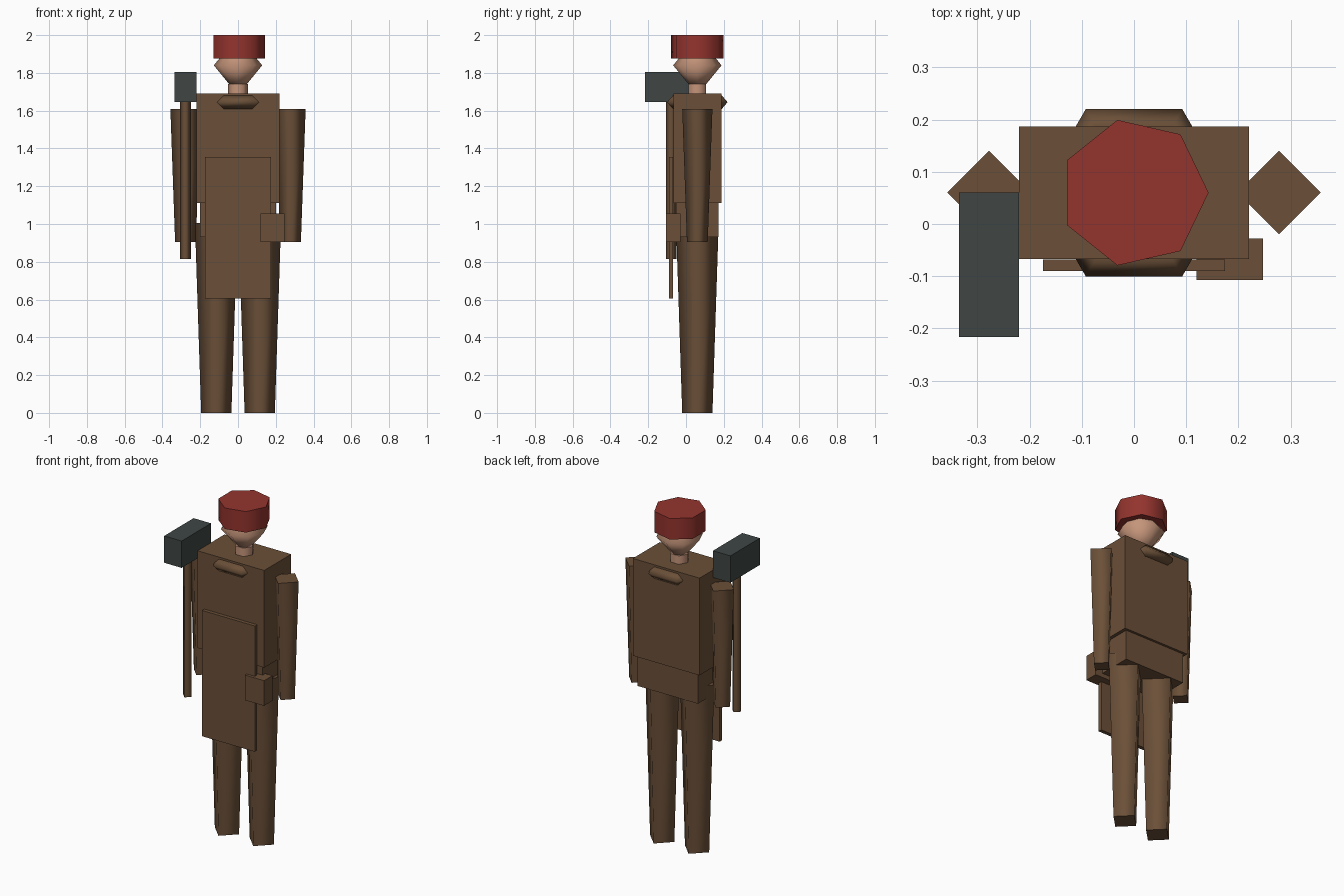
import bpy, bmesh, math
from mathutils import Matrix, Vector

old = bpy.data.objects.get("Cube")
if old:
    bpy.data.objects.remove(old, do_unlink=True)

MID = 0.06  # depth of the body's centre line


def material(name, rgb):
    m = bpy.data.materials.new(name)
    m.use_nodes = True
    m.diffuse_color = (*rgb, 1)
    m.node_tree.nodes["Principled BSDF"].inputs["Base Color"].default_value = (*rgb, 1)
    return m


brown = material("brown_cloth", (0.147, 0.080, 0.040))
skin = material("skin", (0.56, 0.30, 0.195))
red = material("red_cap", (0.296, 0.034, 0.027))
steel = material("dark_steel", (0.05, 0.062, 0.06))


def finish(name, bm, mat, smooth=False):
    """Store the mesh; smooth sides keep flat horizontal caps."""
    bmesh.ops.recalc_face_normals(bm, faces=bm.faces)
    for f in bm.faces:
        f.smooth = smooth and abs(f.normal.z) < 0.99
    me = bpy.data.meshes.new(name)
    bm.to_mesh(me)
    bm.free()
    me.materials.append(mat)
    ob = bpy.data.objects.new(name, me)
    bpy.context.collection.objects.link(ob)
    return ob


def box(name, x, y, z, mat):
    bm = bmesh.new()
    bmesh.ops.create_cube(bm, size=1)
    spans = (x, y, z)
    for v in bm.verts:
        v.co = Vector([(s[0] + s[1]) / 2 + c * (s[1] - s[0]) for s, c in zip(spans, v.co)])
    return finish(name, bm, mat)


def ring(bm, sides, r, x, y, z):
    step = math.tau / sides
    return [bm.verts.new((x + r * math.cos(i * step), y + r * math.sin(i * step), z))
            for i in range(sides)]


def bridge(bm, a, b):
    n = len(a)
    for i in range(n):
        j = (i + 1) % n
        bm.faces.new((a[i], a[j], b[j], b[i]))


def taper(name, sides, x, y, z0, z1, r0, r1, mat, smooth=True):
    bm = bmesh.new()
    low, high = ring(bm, sides, r0, x, y, z0), ring(bm, sides, r1, x, y, z1)
    bridge(bm, low, high)
    bm.faces.new(low)
    bm.faces.new(high)
    return finish(name, bm, mat, smooth)


# Body
box("torso", (-0.22, 0.22), (-0.067, 0.187), (1.11, 1.69), brown)
box("hips", (-0.20, 0.20), (-0.053, 0.173), (0.93, 1.11), brown)

# Limbs: four-sided tapers
for side, s in (("left", 1), ("right", -1)):
    taper(side + "_leg", 4, s * 0.115, MID, 0, 1.005, 0.08, 0.113, brown)
    taper(side + "_arm", 4, s * 0.278, MID, 0.905, 1.61, 0.055, 0.08, brown)

# Collar: six-sided ring with a diamond section
bm = bmesh.new()
section = ((0.185, 0), (0.15, 0.035), (0.115, 0), (0.15, -0.035))
loops = [ring(bm, 6, r, 0, MID, 1.645 + h) for r, h in section]
for k in range(4):
    bridge(bm, loops[k], loops[(k + 1) % 4])
finish("collar", bm, brown, True)

# Neck, head and cap
taper("neck", 6, 0, MID, 1.67, 1.74, 0.054, 0.054, skin)
bm = bmesh.new()
bmesh.ops.create_uvsphere(bm, u_segments=8, v_segments=2, radius=1,
                          matrix=Matrix.Translation((0, MID, 1.84))
                          @ Matrix.Diagonal((0.128, 0.128, 0.157, 1)))
finish("head", bm, skin, True)
taper("cap", 7, 0, MID, 1.875, 2.0, 0.143, 0.143, red)

# Apron and belt pouch
box("apron", (-0.174, 0.174), (-0.09, -0.068), (0.605, 1.355), brown)
box("pouch", (0.12, 0.247), (-0.107, -0.028), (0.905, 1.055), brown)

# Hammer
taper("hammer_handle", 4, -0.278, -0.079, 0.815, 1.65, 0.028, 0.028, brown)
box("hammer_head", (-0.335, -0.22), (-0.217, 0.06), (1.645, 1.805), steel)
